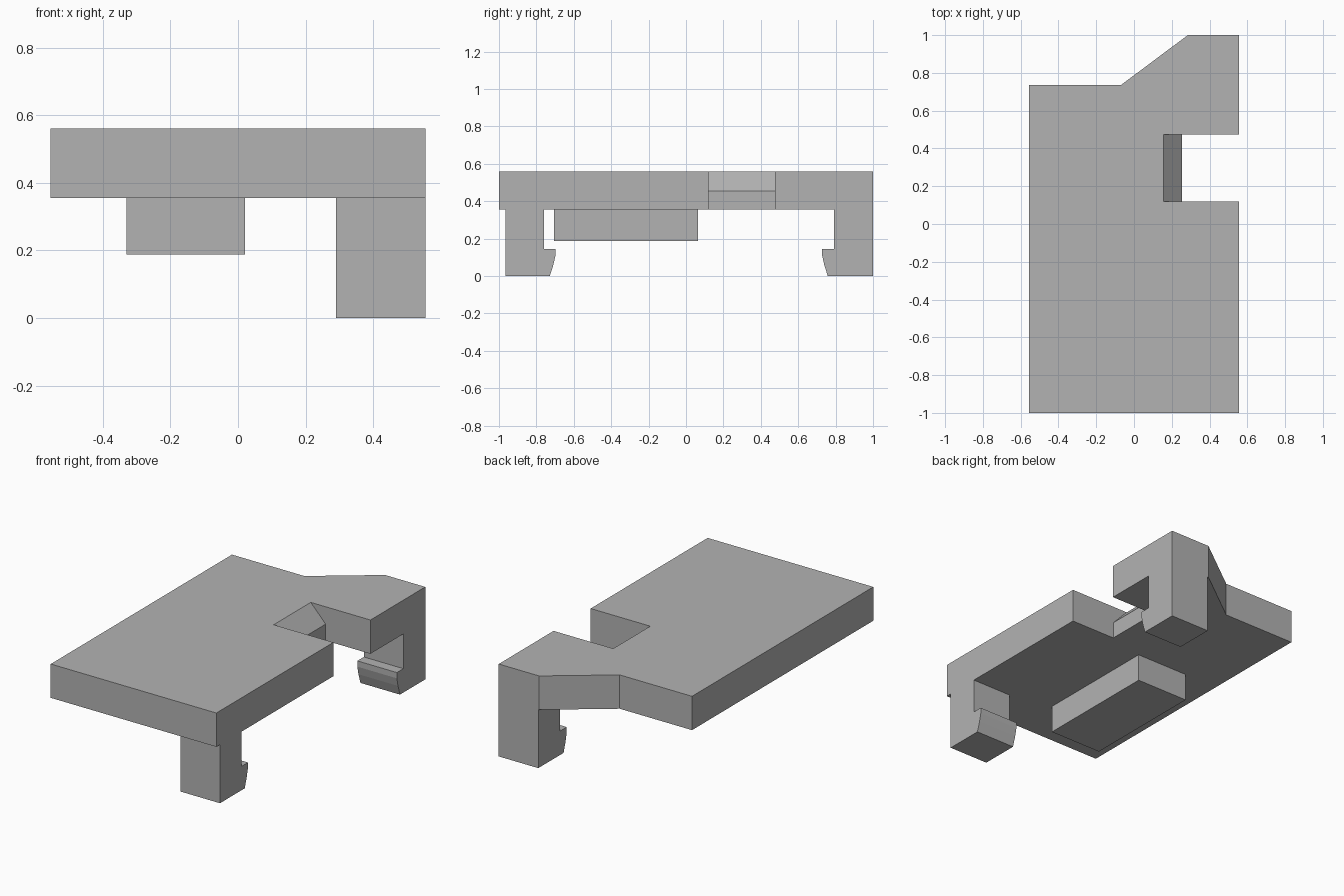
import bpy
import bmesh
from mathutils import Vector

cube = bpy.data.objects.get("Cube")
if cube:
    bpy.data.objects.remove(cube, do_unlink=True)

# Single grey material
grey = bpy.data.materials.new("mid_grey")
grey.use_nodes = True
colour = (0.45, 0.45, 0.45, 1)
grey.diffuse_color = colour
grey.node_tree.nodes["Principled BSDF"].inputs["Base Color"].default_value = colour

TOP, UNDER = 0.56, 0.355
RIGHT, LEFT = -0.555, 0.555


def prism(name, profile, axis, start, end):
    """Extrude a flat 2D profile along the x, y or z axis."""
    bm = bmesh.new()

    def place(p):
        co = list(p)
        co.insert("xyz".index(axis), start)
        return bm.verts.new(co)

    face = bm.faces.new([place(p) for p in profile])
    moved = bmesh.ops.extrude_face_region(bm, geom=[face])["geom"]
    shift = Vector([end - start if a == axis else 0 for a in "xyz"])
    verts = [g for g in moved if isinstance(g, bmesh.types.BMVert)]
    bmesh.ops.translate(bm, verts=verts, vec=shift)
    bmesh.ops.recalc_face_normals(bm, faces=bm.faces)
    mesh = bpy.data.meshes.new(name)
    bm.to_mesh(mesh)
    bm.free()
    mesh.materials.append(grey)
    obj = bpy.data.objects.new(name, mesh)
    bpy.context.collection.objects.link(obj)
    return obj


# Top plate with an angled rear corner
plate = prism("top_plate", [
    (RIGHT, -1), (LEFT, -1), (LEFT, 1), (0.285, 1),
    (-0.07, 0.735), (RIGHT, 0.735)], "z", UNDER, TOP)

# Side notch with a bevelled inner edge
cutter = prism("notch_cutter", [
    (0.06, 0.66), (0.255, 0.455), (0.255, 0.3), (0.7, 0.3), (0.7, 0.66)],
    "y", 0.12, 0.475)
cutter.hide_render = True
cut = plate.modifiers.new("notch", "BOOLEAN")
cut.operation = "DIFFERENCE"
cut.solver = "EXACT"
cut.object = cutter
bpy.context.view_layer.objects.active = plate
bpy.ops.object.modifier_apply(modifier=cut.name)
bpy.data.objects.remove(cutter, do_unlink=True)


# Legs with inward hooks: outer and inner faces in y, facing is the inward sign
def hooked_leg(name, outer, inner, facing):
    tip = inner + facing * 0.062
    prism(name, [
        (outer, 0), (tip - facing * 0.03, 0), (tip - facing * 0.011, 0.06),
        (tip, 0.11), (tip, 0.145), (inner, 0.145),
        (inner, UNDER), (outer, UNDER)], "x", 0.29, LEFT)


hooked_leg("front_leg", -0.965, -0.76, 1)
hooked_leg("back_leg", 1, 0.79, -1)

# Block under the plate
prism("under_block", [
    (-0.33, -0.705), (0.02, -0.705), (0.02, 0.065), (-0.33, 0.065)],
    "z", 0.188, UNDER)
